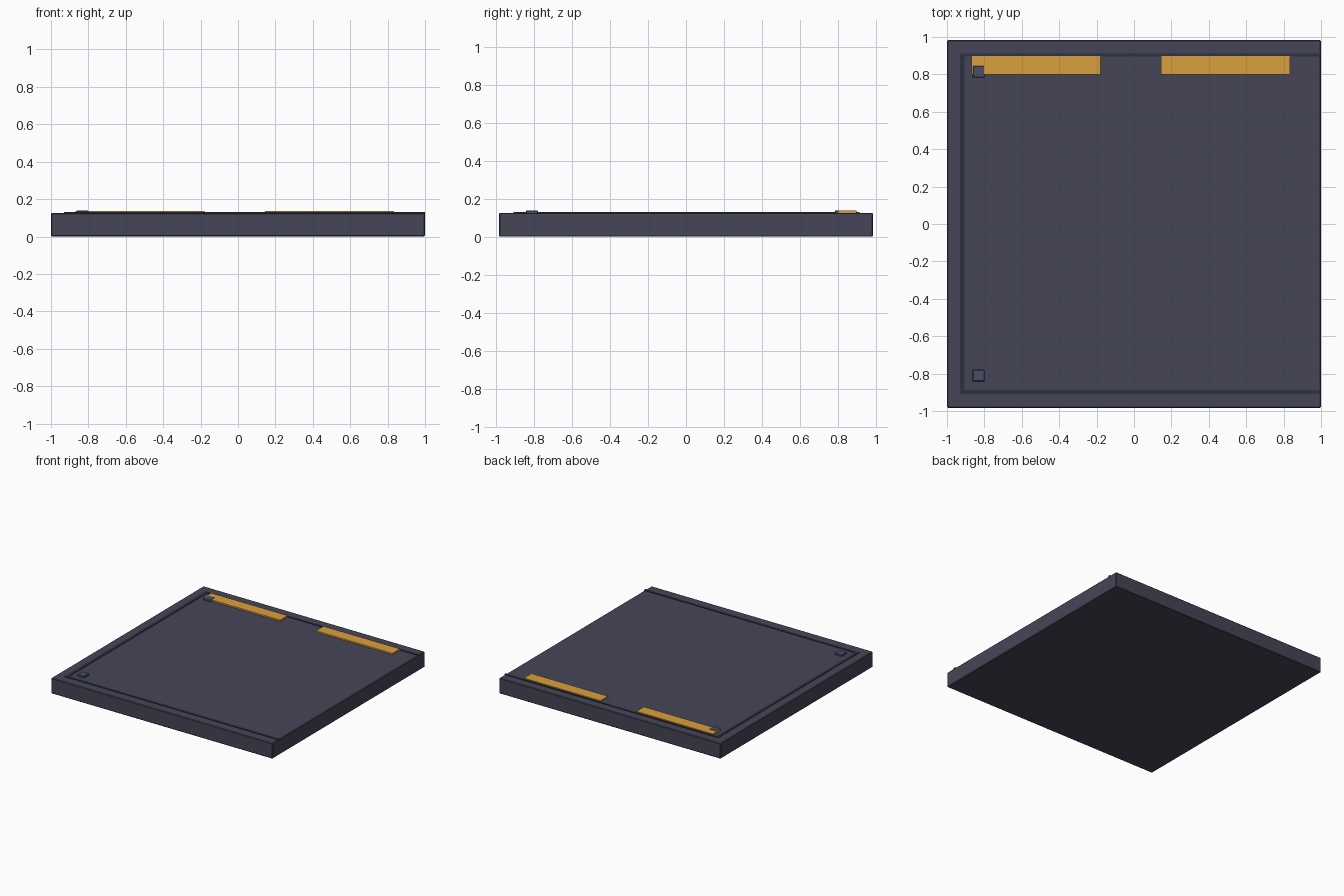
import bpy, bmesh

if "Cube" in bpy.data.objects:
    bpy.data.objects.remove(bpy.data.objects["Cube"])


def material(name, rgb):
    m = bpy.data.materials.new(name)
    m.diffuse_color = (*rgb, 1)
    m.use_nodes = True
    m.node_tree.nodes["Principled BSDF"].inputs["Base Color"].default_value = m.diffuse_color
    return m


PANEL = material("dark_panel", (0.06, 0.06, 0.095))
TRIM = material("trim", (0.028, 0.029, 0.05))
STUD = material("stud", (0.07, 0.077, 0.13))
YELLOW = material("warning_yellow", (0.70, 0.35, 0.045))


def box(name, lo, hi, mat, bevel=0):
    """Axis-aligned box between two corners, with an optional edge chamfer."""
    bm = bmesh.new()
    bmesh.ops.create_cube(bm, size=1)
    size = [h - l for l, h in zip(lo, hi)]
    mid = [(h + l) / 2 for l, h in zip(lo, hi)]
    bmesh.ops.scale(bm, vec=size, verts=bm.verts)
    mesh = bpy.data.meshes.new(name)
    bm.to_mesh(mesh)
    bm.free()
    mesh.materials.append(mat)
    ob = bpy.data.objects.new(name, mesh)
    ob.location = mid
    bpy.context.collection.objects.link(ob)
    if bevel:
        mod = ob.modifiers.new("chamfer", "BEVEL")
        mod.width = bevel
        mod.segments = 1
    return ob


TOP = 0.126

# Floor slab
box("floor_slab", (-1, -0.983, 0), (0.999, 0.983, TOP), PANEL, 0.005)

# Raised dark trim on three sides, open toward +x
box("trim_left", (-0.93, -0.908, TOP - 0.01), (-0.905, 0.912, TOP + 0.004), TRIM)
box("trim_front", (-0.905, -0.908, TOP - 0.01), (1, -0.887, TOP + 0.004), TRIM)
box("trim_back", (-0.905, 0.895, TOP - 0.01), (1, 0.912, TOP + 0.004), TRIM)

# Yellow marking strips along the back
for i, x in enumerate((-0.87, 0.145)):
    box(f"marking_strip_{i + 1}", (x, 0.8, TOP - 0.006), (x + 0.69, 0.897, TOP + 0.011), YELLOW)

# Corner studs on the left side
for side, y in (("front", -0.81), ("back", 0.815)):
    box(f"corner_stud_{side}", (-0.863, y - 0.032, TOP - 0.012),
        (-0.799, y + 0.032, TOP + 0.013), STUD, 0.004)
